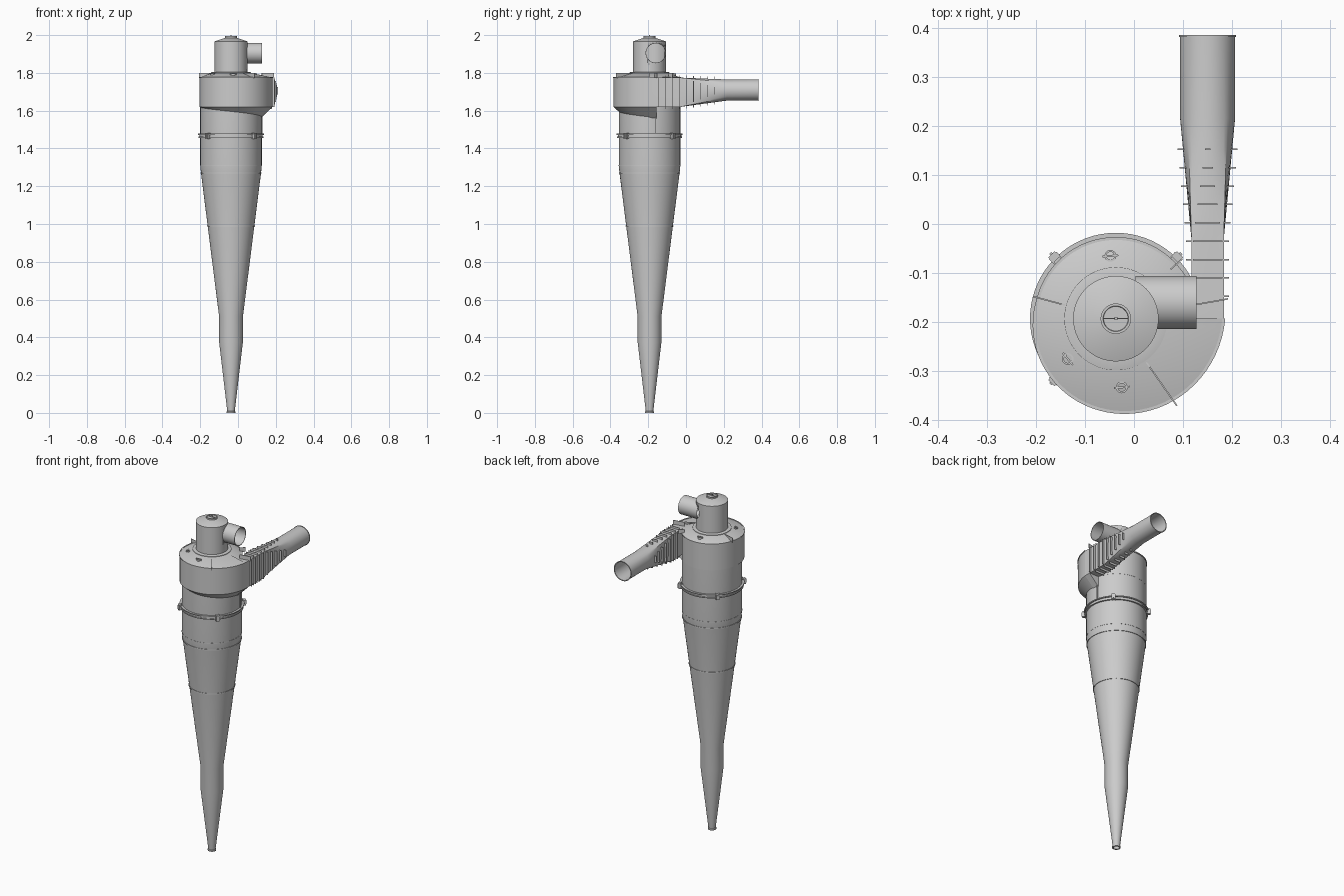
import bpy, bmesh, math
from mathutils import Matrix, Vector

if "Cube" in bpy.data.objects:
    bpy.data.objects.remove(bpy.data.objects["Cube"])

CX, CY = -0.037, -0.193          # cyclone axis
AXIS = Matrix.Translation((CX, CY, 0))
BODY_R = 0.163


def finish(name, bm, angle=30):
    bmesh.ops.remove_doubles(bm, verts=bm.verts, dist=1e-5)
    bmesh.ops.recalc_face_normals(bm, faces=bm.faces)
    me = bpy.data.meshes.new(name)
    bm.to_mesh(me)
    bm.free()
    ob = bpy.data.objects.new(name, me)
    bpy.context.collection.objects.link(ob)
    bpy.ops.object.select_all(action='DESELECT')
    ob.select_set(True)
    bpy.context.view_layer.objects.active = ob
    bpy.ops.object.shade_smooth_by_angle(angle=math.radians(angle))
    return ob


def loft(name, sections, closed=True, wrap=False, caps=False):
    """Skin a list of equally sized point sections."""
    bm = bmesh.new()
    rows = [[bm.verts.new(p) for p in s] for s in sections]
    n = len(rows[0])
    pairs = list(zip(rows, rows[1:])) + ([(rows[-1], rows[0])] if wrap else [])
    for a, b in pairs:
        for i in range(n if closed else n - 1):
            j = (i + 1) % n
            bm.faces.new((a[i], a[j], b[j], b[i]))
    if caps:
        bm.faces.new(rows[0])
        bm.faces.new(rows[-1])
    bmesh.ops.dissolve_degenerate(bm, dist=1e-6, edges=bm.edges)
    return finish(name, bm)


def lathe(name, profile, matrix=AXIS, steps=72, ring=True):
    """Turn (radius, height) points round the local z axis."""
    secs = []
    for r, z in profile:
        secs.append([matrix @ Vector((r * math.cos(a), r * math.sin(a), z))
                     for a in (2 * math.pi * k / steps for k in range(steps))])
    return loft(name, secs, wrap=ring)


def boxes(name, items):
    """items: (matrix, size) pairs merged in one object."""
    bm = bmesh.new()
    for m, s in items:
        bmesh.ops.create_cube(bm, size=1, matrix=m @ Matrix.Diagonal((*s, 1)))
    return finish(name, bm)


def polar(deg, r, z):
    return AXIS @ Matrix.Rotation(math.radians(deg), 4, 'Z') @ Matrix.Translation((r, 0, z))


# Main body: discharge cone, short barrel, long cone, upper barrel
outer = [(0.020, 0), (0.023, 0), (0.023, 0.008), (0.020, 0.010), (0.063, 0.375),
         (0.063, 0.51), (0.159, 1.27), (BODY_R, 1.31), (BODY_R, 1.775)]
inner = [(r - 0.004, z) for r, z in reversed(outer[3:])] + [(0.016, 0)]
lathe("cyclone_body", outer + inner)


# Thin weld rings and the clamp flange pair
def band(name, r, z, h, out):
    lathe(name, [(r - 0.004, z - h / 2), (r + out, z - h / 2),
                 (r + out, z + h / 2), (r - 0.004, z + h / 2)])


band("cone_ring_lower", 0.1235, 0.99, 0.006, 0.003)
band("cone_ring_upper", 0.159, 1.27, 0.006, 0.003)
band("barrel_ring", BODY_R, 1.31, 0.004, 0.001)
band("clamp_flange_lower", BODY_R, 1.459, 0.006, 0.009)
band("clamp_flange_upper", BODY_R, 1.475, 0.006, 0.012)
band("clamp_gasket", BODY_R, 1.467, 0.012, 0.005)

# Clamp blocks and brackets on the flange
clamps = []
for a in (45, 135, 225, 315):
    clamps.append((polar(a, 0.178, 1.467), (0.015, 0.018, 0.032)))
    for off in (-3, 3):
        clamps.append((polar(a + off, 0.172, 1.468), (0.02, 0.003, 0.03)))
    clamps.append((polar(a, 0.185, 1.467), (0.008, 0.006, 0.022)))
boxes("flange_clamps", clamps)


# Volute: radius grows from the west side round to the inlet
def volute_r(deg):
    t = max(0.0, (deg - 165) / 195)
    return BODY_R + 0.0005 + 0.0565 * t ** 1.2


secs = []
for k in range(0, 79):
    deg = 360 * k / 78
    R = volute_r(deg)
    a = math.radians(deg)
    pts = [(BODY_R - 0.004, 1.62 - (R - BODY_R)), (R, 1.62), (R, 1.775), (0.105, 1.80), (0.08, 1.80)]
    secs.append([(CX + r * math.cos(a), CY + r * math.sin(a), z) for r, z in pts])
loft("volute_head", secs, closed=False)

# Lid edge lip following the spiral
secs = []
for k in range(25, 361, 5):
    R, a = volute_r(k), math.radians(k)
    secs.append([(CX + r * math.cos(a), CY + r * math.sin(a), z)
                 for r, z in ((R - 0.003, 1.772), (R + 0.003, 1.772), (R + 0.003, 1.778), (R - 0.003, 1.778))])
loft("lid_lip", secs, caps=True)

# Sloped wedge under the inlet where it leaves the volute
wedge = ((0.183, 1.62), (0.10, 1.62), (0.10, 1.537), (0.126, 1.563))
loft("inlet_wedge", [[(x, y, z) for x, z in wedge] for y in (CY, -0.156)], caps=True)
boxes("wedge_gusset", [(Matrix.Translation((0.118, -0.16, 1.54)), (0.024, 0.004, 0.13))])

# Inlet duct: rectangular start, round end, open mouth
RX, RZ, RAD = 0.033, 0.0775, 0.056
DX, DZ0, DZ1 = 0.150, 1.6975, 1.709


def duct_section(y, t, shrink=0.0):
    pts = []
    for k in range(48):
        side, f = divmod(k, 12)
        u = f / 6 - 1
        q = [(1, u), (-u, 1), (-1, -u), (u, -1)][side]
        a = math.radians(-45 + 7.5 * k)
        x = (1 - t) * q[0] * (RX - shrink) + t * math.cos(a) * (RAD - shrink)
        z = (1 - t) * q[1] * (RZ - shrink) + t * math.sin(a) * (RAD - shrink)
        pts.append((DX + x, y, DZ0 + t * (DZ1 - DZ0) + z))
    return pts


stations = [(CY, 0), (-0.03, 0), (0.03, 0.245), (0.09, 0.49), (0.15, 0.735), (0.215, 1), (0.383, 1)]
loft("inlet_duct", [duct_section(y, t) for y, t in stations]
     + [duct_section(y, t, 0.003) for y, t in reversed(stations)], wrap=True)
lathe("inlet_lip", [(0.053, 0), (0.058, 0), (0.058, 0.004), (0.053, 0.004)],
      Matrix.Translation((DX, 0.381, DZ1)) @ Matrix.Rotation(-math.pi / 2, 4, 'X'))

# Stiffening ribs on the four flat sides of the duct
ribs = []
for i in range(9):
    y = 0.152 - 0.0374 * i
    t = min(1, max(0, (y + 0.03) / 0.245))
    flat_x, flat_z = RX * (1 - t), RZ * (1 - t)
    w, h = RX + t * (RAD - RX), RZ + t * (RAD - RZ)
    zc = DZ0 + t * (DZ1 - DZ0)
    for s in (-1, 1):
        if i < 8:
            ribs.append((Matrix.Translation((DX, y, zc + s * (h + 0.003))), (2 * flat_x - 0.006, 0.003, 0.018)))
        if s == 1 or i < 7:
            ribs.append((Matrix.Translation((DX + s * (w + 0.002), y, zc)), (0.018, 0.003, 2 * flat_z)))
boxes("duct_ribs", ribs)

# Radial ribs on the lid
lid = []
for deg, r0, r1 in ((165, 0.105, 0.175), (305, 0.105, 0.217), (10, 0.165, 0.232), (42, 0.15, 0.182)):
    lid.append((polar(deg, (r0 + r1) / 2, 1.786), (r1 - r0, 0.003, 0.026)))
boxes("lid_ribs", lid)

# Lifting eyes on the lid
for n, (x, y) in enumerate(((-0.048, -0.065), (-0.135, -0.275), (-0.025, -0.333))):
    m = Matrix.Translation((x, y, 1.782))
    lathe(f"lifting_eye_base_{n}", [(0.008, 0), (0.012, 0), (0.012, 0.014), (0.008, 0.014)], m, 20)
    turn = math.atan2(y - CY, x - CX) + math.pi / 2
    boxes(f"lifting_eye_bar_{n}", [(m @ Matrix.Rotation(turn, 4, 'Z') @ Matrix.Translation((0, 0, 0.01)),
                                    (0.032, 0.004, 0.014))])

# Outlet chamber on top: hollow shell with a low conical roof
lathe("neck_collar", [(0.084, 1.785), (0.105, 1.785), (0.105, 1.803), (0.090, 1.806), (0.084, 1.806)])
chamber = lathe("outlet_chamber", [(0.083, 1.78), (0.087, 1.78), (0.087, 1.967), (0.03, 1.986),
                                   (0.02, 1.986), (0.02, 1.980), (0.03, 1.980), (0.083, 1.962)])
lathe("roof_cap", [(0.0, 1.982), (0.031, 1.982), (0.031, 1.994), (0.026, 1.994), (0.025, 1.990), (0.0, 1.990)], ring=False)
boxes("cap_cross", [(AXIS @ Matrix.Translation((0, 0, 1.991)), (0.05, 0.002, 0.005)),
                    (AXIS @ Matrix.Translation((0, 0, 1.994)), (0.006, 0.006, 0.012))])

# Tangential outlet pipe, with the chamber wall opened behind it
PIPE = Matrix.Translation((CX, -0.160, 1.905)) @ Matrix.Rotation(math.pi / 2, 4, 'Y')
lathe("outlet_pipe", [(0.051, 0.04), (0.054, 0.04), (0.054, 0.164), (0.051, 0.164)], PIPE)
cutter = lathe("pipe_cutter", [(0.0, 0.03), (0.051, 0.03), (0.051, 0.2), (0.0, 0.2)], PIPE, ring=False)
cutter.hide_render = True
cutter.hide_set(True)
cut = chamber.modifiers.new("opening", 'BOOLEAN')
cut.object = cutter
cut.operation = 'DIFFERENCE'
